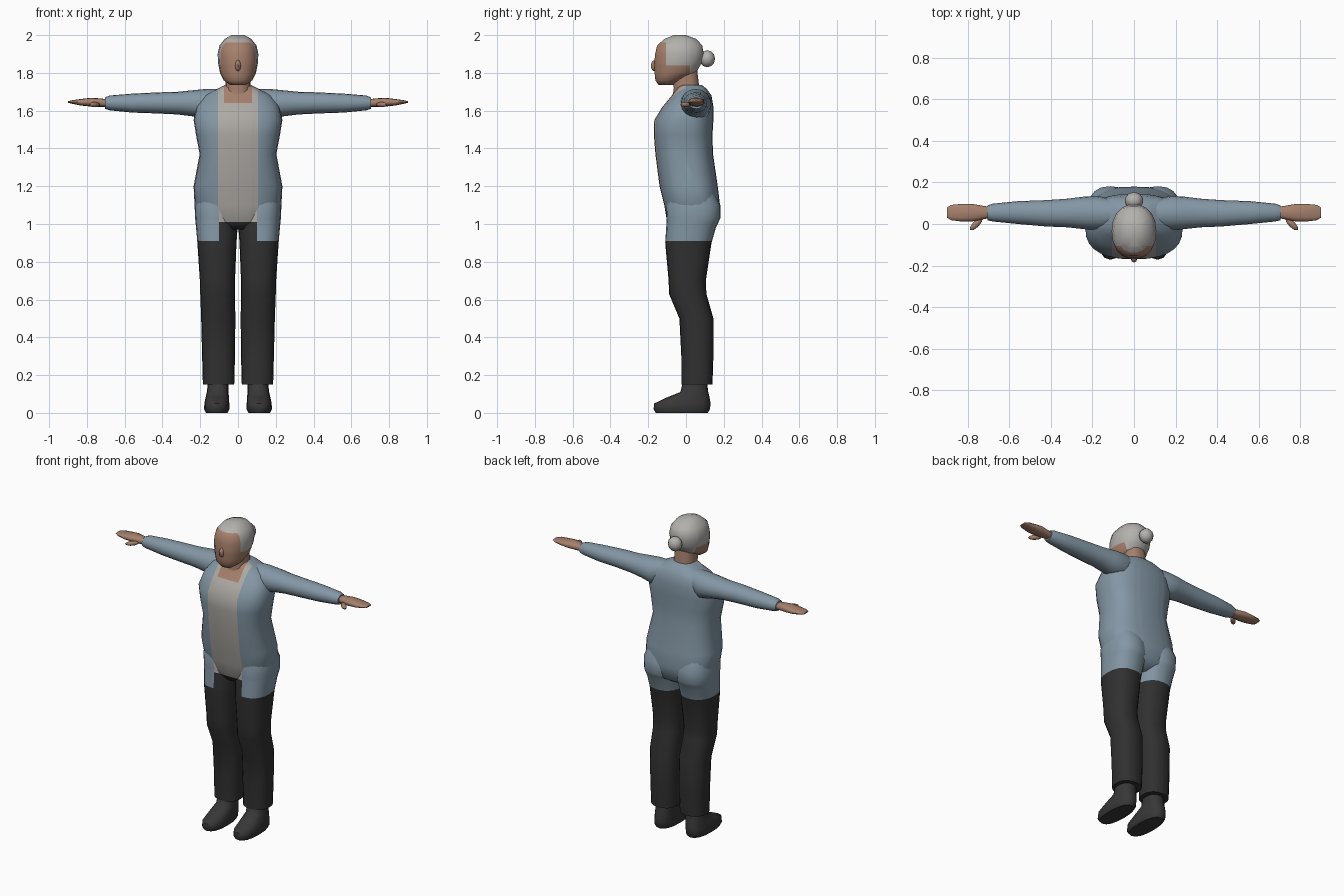
import bpy, bmesh, math
from mathutils import Matrix, Vector


def material(name, rgb):
    m = bpy.data.materials.new(name)
    m.diffuse_color = (*rgb, 1)
    return m


JACKET = material("jacket blue", (0.23, 0.31, 0.375))
SHIRT = material("shirt grey", (0.42, 0.40, 0.375))
SKIN = material("skin", (0.38, 0.215, 0.15))
HAIR = material("hair grey", (0.45, 0.44, 0.42))
TROUSERS = material("trousers black", (0.03, 0.03, 0.03))
SHOE = material("shoe dark", (0.04, 0.038, 0.038))


def finish(name, bm, mats, rule=None, cuts=(), angle=55):
    # cut along the colour borders, then colour faces by rule
    for axis, value in cuts:
        co, no = Vector(), Vector()
        co[axis], no[axis] = value, 1
        bmesh.ops.bisect_plane(bm, geom=bm.verts[:] + bm.edges[:] + bm.faces[:],
                               dist=1e-5, plane_co=co, plane_no=no)
    bmesh.ops.recalc_face_normals(bm, faces=bm.faces[:])
    if rule:
        for f in bm.faces:
            f.material_index = mats.index(rule(f.calc_center_median()))
    me = bpy.data.meshes.new(name)
    bm.to_mesh(me)
    bm.free()
    for m in mats:
        me.materials.append(m)
    ob = bpy.data.objects.new(name, me)
    bpy.context.collection.objects.link(ob)
    bpy.ops.object.select_all(action='DESELECT')
    ob.select_set(True)
    bpy.context.view_layer.objects.active = ob
    bpy.ops.object.shade_smooth_by_angle(angle=math.radians(angle))
    return ob


def loft(name, rings, mats, axis='z', side=1, n=20, power=2.4, **kw):
    # rings: (position along axis, min a, max a, min b, max b)
    bm = bmesh.new()
    loops = []
    for t, a0, a1, b0, b1 in rings:
        loop = []
        for i in range(n):
            ang = 2 * math.pi * i / n
            c, s = math.cos(ang), math.sin(ang)
            a = (a0 + a1) / 2 + (a1 - a0) / 2 * math.copysign(abs(c) ** (2 / power), c)
            b = (b0 + b1) / 2 + (b1 - b0) / 2 * math.copysign(abs(s) ** (2 / power), s)
            co = (a * side, b, t) if axis == 'z' else (t * side, a, b)
            loop.append(bm.verts.new(co))
        loops.append(loop)
    for lo, hi in zip(loops, loops[1:]):
        for i in range(n):
            j = (i + 1) % n
            bm.faces.new((lo[i], lo[j], hi[j], hi[i]))
    bm.faces.new(loops[0])
    bm.faces.new(loops[-1])
    return finish(name, bm, mats, **kw)


def ellipsoid(name, loc, scale, mat, turn=0, seg=10):
    bm = bmesh.new()
    mx = (Matrix.Translation(loc) @ Matrix.Rotation(turn, 4, 'Z')
          @ Matrix.Diagonal((*scale, 1)))
    bmesh.ops.create_uvsphere(bm, u_segments=seg, v_segments=6, radius=1, matrix=mx)
    return finish(name, bm, [mat])


# torso with open jacket, shirt panel and bare neckline
def torso_colour(c):
    if c.y < 0.0 and abs(c.x) < 0.075 and c.z > 1.64:
        return SKIN
    if c.y < 0.0 and abs(c.x) < 0.105:
        return SHIRT if c.z > 1.01 else TROUSERS
    return JACKET


loft("torso", [
    (0.97, -0.09, 0.09, -0.07, 0.10),
    (1.01, -0.18, 0.18, -0.10, 0.165),
    (1.10, -0.23, 0.23, -0.115, 0.18),
    (1.20, -0.235, 0.235, -0.14, 0.168),
    (1.37, -0.203, 0.203, -0.162, 0.143),
    (1.47, -0.222, 0.222, -0.17, 0.14),
    (1.55, -0.235, 0.235, -0.168, 0.145),
    (1.62, -0.22, 0.22, -0.125, 0.145),
    (1.68, -0.18, 0.18, -0.075, 0.135),
    (1.715, -0.11, 0.11, -0.052, 0.11),
    (1.735, -0.07, 0.07, -0.045, 0.085)],
    [JACKET, SHIRT, SKIN, TROUSERS], n=28, power=2.6, rule=torso_colour,
    cuts=[(0, -0.105), (0, 0.105), (0, -0.075), (0, 0.075), (1, 0), (2, 1.64), (2, 1.01)])

# neck
loft("neck", [
    (1.66, -0.075, 0.075, -0.075, 0.075),
    (1.72, -0.066, 0.066, -0.066, 0.072),
    (1.82, -0.066, 0.066, -0.08, 0.06)], [SKIN], n=14)


# head with hair cap
def head_colour(c):
    if c.z > 1.96 or (c.y > -0.105 and c.z > 1.84) or (c.y > 0.02 and c.z > 1.79):
        return HAIR
    return SKIN


loft("head", [
    (1.735, -0.04, 0.04, -0.145, -0.07),
    (1.76, -0.075, 0.075, -0.163, -0.02),
    (1.80, -0.095, 0.095, -0.168, 0.055),
    (1.85, -0.105, 0.105, -0.17, 0.083),
    (1.90, -0.108, 0.108, -0.165, 0.095),
    (1.945, -0.098, 0.098, -0.155, 0.088),
    (1.98, -0.07, 0.07, -0.115, 0.055),
    (2.0, -0.035, 0.035, -0.065, 0.0)],
    [SKIN, HAIR], n=18, power=2.2, rule=head_colour,
    cuts=[(1, -0.105), (1, 0.02), (2, 1.84), (2, 1.79), (2, 1.96)])
ellipsoid("nose", (0, -0.165, 1.838), (0.016, 0.021, 0.03), SKIN, seg=8)
ellipsoid("hair_bun", (0, 0.112, 1.875), (0.045, 0.042, 0.045), HAIR)


# legs: jacket skirt reaches the thigh outside and behind
def leg_colour(c):
    if c.z < 0.91:
        return TROUSERS
    if c.y < 0.0 and abs(c.x) < 0.1:
        return SHIRT if c.z > 1.01 else TROUSERS
    return JACKET


for side, word in ((-1, "right"), (1, "left")):
    loft(word + "_leg", [
        (0.15, 0.02, 0.186, -0.025, 0.14),
        (0.30, 0.016, 0.19, -0.025, 0.145),
        (0.50, 0.014, 0.195, -0.035, 0.145),
        (0.63, 0.016, 0.2, -0.09, 0.108),
        (0.70, 0.016, 0.202, -0.092, 0.105),
        (0.90, 0.008, 0.215, -0.11, 0.135),
        (0.98, 0.002, 0.222, -0.105, 0.158),
        (1.03, 0.0, 0.227, -0.102, 0.182),
        (1.10, 0.0, 0.23, -0.105, 0.182),
        (1.17, 0.02, 0.21, -0.08, 0.15)],
        [TROUSERS, JACKET, SHIRT], side=side, rule=leg_colour,
        cuts=[(2, 0.91), (2, 1.01), (0, 0.1 * side), (1, 0)])

    loft(word + "_shoe", [
        (0.0, 0.055, 0.17, -0.16, 0.115),
        (0.02, 0.045, 0.18, -0.172, 0.127),
        (0.05, 0.046, 0.178, -0.168, 0.13),
        (0.08, 0.048, 0.172, -0.105, 0.125),
        (0.11, 0.05, 0.165, -0.03, 0.118),
        (0.17, 0.05, 0.158, -0.015, 0.11)], [SHOE], side=side, n=16)

    loft(word + "_sleeve", [
        (0.08, -0.01, 0.11, 1.60, 1.715),
        (0.17, -0.03, 0.135, 1.55, 1.715),
        (0.24, -0.025, 0.132, 1.57, 1.708),
        (0.32, -0.016, 0.122, 1.58, 1.70),
        (0.42, -0.012, 0.115, 1.585, 1.697),
        (0.56, 0.0, 0.11, 1.59, 1.69),
        (0.68, 0.012, 0.098, 1.602, 1.68),
        (0.705, 0.018, 0.09, 1.61, 1.67)], [JACKET], axis='x', side=side, n=16, power=2.1)

    loft(word + "_hand", [
        (0.69, 0.03, 0.082, 1.62, 1.66),
        (0.73, 0.022, 0.088, 1.62, 1.665),
        (0.78, 0.012, 0.097, 1.622, 1.668),
        (0.83, 0.012, 0.097, 1.627, 1.662),
        (0.88, 0.018, 0.092, 1.637, 1.655),
        (0.9, 0.03, 0.08, 1.642, 1.65)], [SKIN], axis='x', side=side, n=12)
    ellipsoid(word + "_thumb", (0.76 * side, 0.0, 1.632), (0.042, 0.016, 0.014),
              SKIN, turn=-0.8 * side, seg=8)
